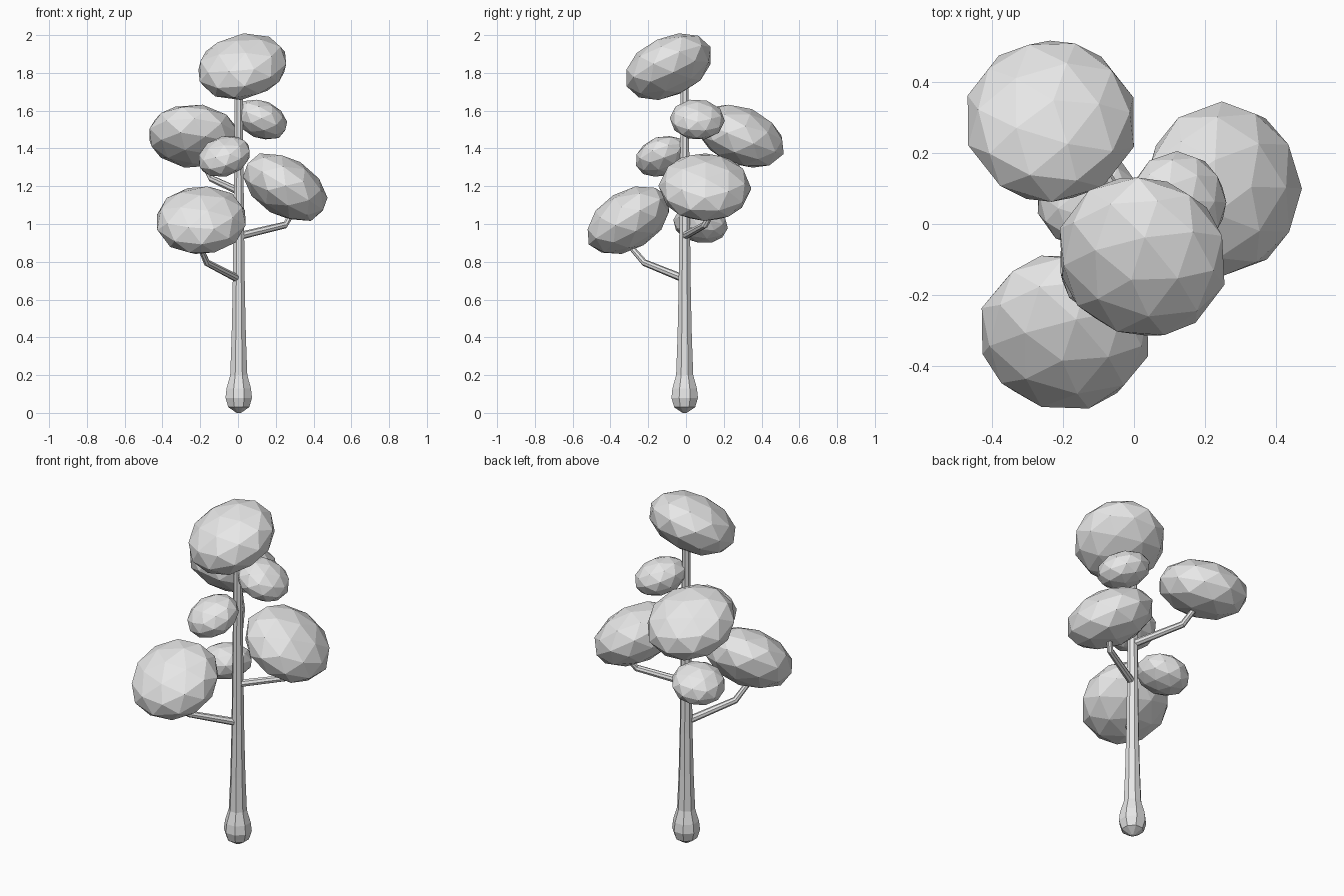
import bpy
import bmesh
import math
from mathutils import Vector, Matrix

cube = bpy.data.objects.get("Cube")
if cube:
    bpy.data.objects.remove(cube, do_unlink=True)

# One plain grey for the whole tree
grey = bpy.data.materials.new("plain grey")
grey.use_nodes = True
grey.diffuse_color = (0.8, 0.8, 0.8, 1)
grey.node_tree.nodes["Principled BSDF"].inputs["Base Color"].default_value = (0.8, 0.8, 0.8, 1)


def finish(bm, name):
    bmesh.ops.recalc_face_normals(bm, faces=bm.faces)
    mesh = bpy.data.meshes.new(name)
    bm.to_mesh(mesh)
    bm.free()
    mesh.materials.append(grey)
    obj = bpy.data.objects.new(name, mesh)
    bpy.context.collection.objects.link(obj)
    return obj


def tube(name, path, radii, sides=8):
    """Flat-sided tapering limb through the path points."""
    bm = bmesh.new()
    pts = [Vector(p) for p in path]
    rings = []
    for i, (p, r) in enumerate(zip(pts, radii)):
        along = (pts[min(i + 1, len(pts) - 1)] - pts[max(i - 1, 0)]).normalized()
        turn = Vector((0, 0, 1)).rotation_difference(along)
        ring = []
        for k in range(sides):
            a = math.tau * (k + 0.5) / sides
            ring.append(bm.verts.new(p + turn @ Vector((r * math.cos(a), r * math.sin(a), 0))))
        rings.append(ring)
    for low, high in zip(rings, rings[1:]):
        for k in range(sides):
            n = (k + 1) % sides
            bm.faces.new((low[k], low[n], high[n], high[k]))
    bm.faces.new(rings[0])
    bm.faces.new(rings[-1])
    return finish(bm, name)


def clump(name, centre, normal, radius, half_height):
    """Faceted, flattened ball of leaves tipped towards the normal."""
    bm = bmesh.new()
    bmesh.ops.create_icosphere(bm, subdivisions=2, radius=1)
    tip = Vector((0, 0, 1)).rotation_difference(Vector(normal)).to_matrix().to_4x4()
    size = Matrix.Diagonal((radius, radius, half_height, 1))
    bm.transform(Matrix.Translation(centre) @ tip @ size)
    return finish(bm, name)


# Trunk with a swollen foot
profile = [(0, 0.012), (0.03, 0.06), (0.08, 0.076), (0.13, 0.07), (0.2, 0.049),
           (0.4, 0.041), (0.65, 0.035), (0.95, 0.031), (1.4, 0.026), (1.78, 0.022)]
tube("trunk", [(0.004, -0.007, z) for z, r in profile], [r for z, r in profile])

# Bent branches
branches = {
    "front_branch": [(0, -0.01, 0.71), (-0.165, -0.22, 0.795), (-0.21, -0.31, 0.9)],
    "left_branch": [(0, -0.01, 0.935), (0.25, 0.1, 0.995), (0.3, 0.15, 1.08)],
    "back_branch": [(0, 0, 1.175), (-0.14, 0.235, 1.24), (-0.2, 0.29, 1.36)],
}
for name, path in branches.items():
    tube(name, path, (0.021, 0.018, 0.015))

# Large leaf clumps
large = {
    "top_leaves": ((0.023, -0.092, 1.833), (-0.2, -0.42, 0.88)),
    "back_leaves": ((-0.235, 0.29, 1.465), (0.05, 0.38, 0.92)),
    "front_leaves": ((-0.195, -0.305, 1.02), (-0.05, -0.52, 0.85)),
    "left_leaves": ((0.25, 0.1, 1.195), (0.52, 0.03, 0.85)),
}
for name, (centre, normal) in large.items():
    clump(name, centre, normal, 0.246, 0.155)

# Small leaf clumps
small = {
    "upper_small_leaves": ((0.123, 0.06, 1.553), (0.4, 0.05, 0.91)),
    "middle_small_leaves": ((-0.073, -0.127, 1.358), (-0.32, -0.33, 0.88)),
    "lower_small_leaves": ((-0.135, 0.077, 1.0), (-0.2, 0.15, 0.95)),
}
for name, (centre, normal) in small.items():
    clump(name, centre, normal, 0.146, 0.1)
